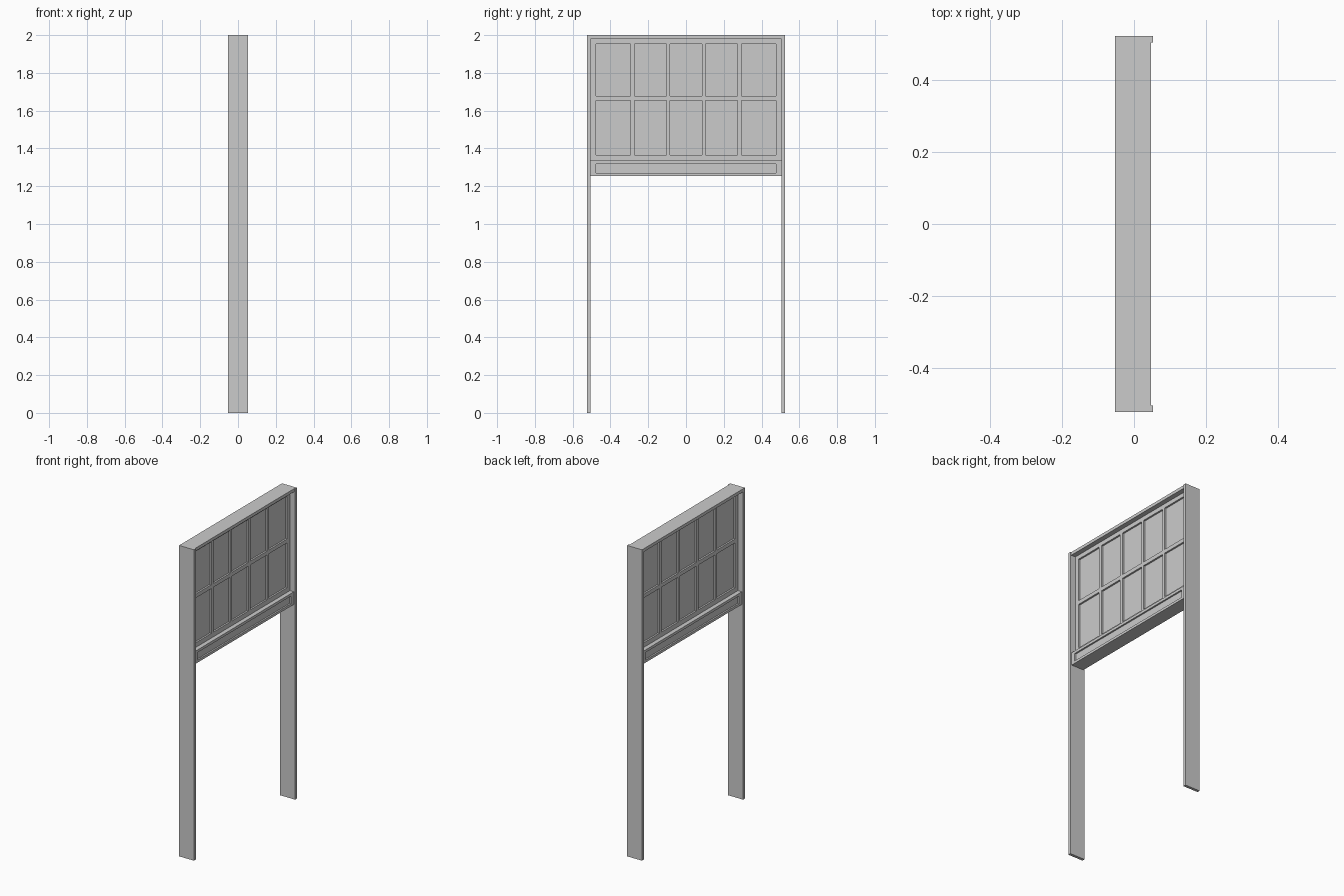
import bpy
import bmesh
from mathutils import Vector

if "Cube" in bpy.data.objects:
    bpy.data.objects.remove(bpy.data.objects["Cube"])


def finish(name, bm):
    bmesh.ops.recalc_face_normals(bm, faces=bm.faces)
    mesh = bpy.data.meshes.new(name)
    bm.to_mesh(mesh)
    bm.free()
    ob = bpy.data.objects.new(name, mesh)
    bpy.context.collection.objects.link(ob)
    return ob


def box(name, lo, hi):
    bm = bmesh.new()
    bmesh.ops.create_cube(bm, size=1)
    lo, hi = Vector(lo), Vector(hi)
    for v in bm.verts:
        v.co = (lo + hi) / 2 + v.co * (hi - lo)
    return finish(name, bm)


def panelled_slab(name, ys, zs, half, depth):
    """Slab across x whose odd grid cells are recessed on both faces."""
    bm = bmesh.new()
    ny, nz = len(ys), len(zs)
    grids, cells = [], []
    for s in (-1, 1):
        g = [[bm.verts.new((s * half, y, z)) for z in zs] for y in ys]
        grids.append(g)
        for i in range(ny - 1):
            for j in range(nz - 1):
                f = bm.faces.new((g[i][j], g[i + 1][j], g[i + 1][j + 1], g[i][j + 1]))
                if i % 2 and j % 2:
                    cells.append((f, s))
    # outer edges joining the two faces
    a, b = grids
    ring = ([(i, 0) for i in range(ny - 1)] + [(ny - 1, j) for j in range(nz - 1)]
            + [(i, nz - 1) for i in range(ny - 1, 0, -1)] + [(0, j) for j in range(nz - 1, 0, -1)])
    for (i, j), (k, l) in zip(ring, ring[1:] + ring[:1]):
        bm.faces.new((a[i][j], a[k][l], b[k][l], b[i][j]))
    bmesh.ops.recalc_face_normals(bm, faces=bm.faces)
    # sink the panes
    for f, s in cells:
        new = bmesh.ops.extrude_discrete_faces(bm, faces=[f])["faces"][0]
        bmesh.ops.translate(bm, verts=new.verts, vec=(-s * depth, 0, 0))
    return finish(name, bm)


D, IN, OUT = 0.053, 0.505, 0.523

# frame: two tall jambs and a head
for side, s in (("left", -1), ("right", 1)):
    y0, y1 = sorted((s * IN, s * OUT))
    box(f"{side}_jamb", (-D, y0, 0), (D, y1, 2))
box("head", (-D, -IN, 1.98), (0.047, IN, 2))

# glazed sash: 5 x 2 panes
ys = [-IN, -0.477]
for c in (-0.283, -0.094, 0.094, 0.283):
    ys += [c - 0.01, c + 0.01]
ys += [0.477, IN]
panelled_slab("glazed_sash", ys, [1.335, 1.365, 1.653, 1.678, 1.953, 1.98], 0.016, 0.011)

# deep bottom rail with a long sunk panel
panelled_slab("bottom_rail", [-IN, -0.477, 0.477, IN], [1.253, 1.269, 1.318, 1.335], 0.044, 0.01)
